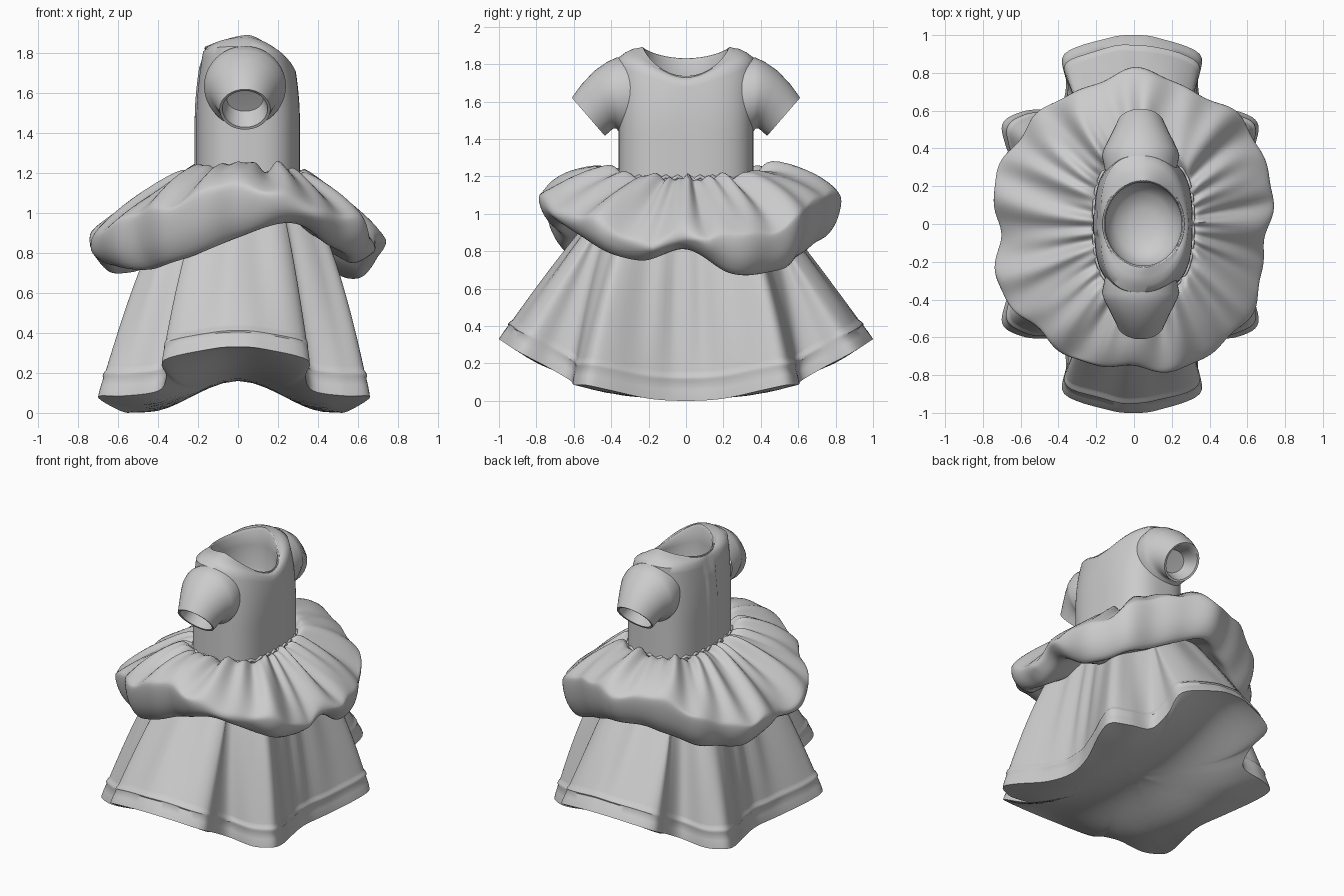
import bpy, bmesh, math
from math import sin, cos, pi
from mathutils import Vector as V

if "Cube" in bpy.data.objects:
    bpy.data.objects.remove(bpy.data.objects["Cube"])


def spline(pts, n, closed=False):
    """Catmull-Rom through pts, n samples per span."""
    pts = [V(p) for p in pts]
    m = len(pts)
    get = (lambda i: pts[i % m]) if closed else (lambda i: pts[max(0, min(m - 1, i))])
    out = []
    for i in range(m if closed else m - 1):
        a, b, c, d = get(i - 1), get(i), get(i + 1), get(i + 2)
        for k in range(n):
            t = k / n
            out.append(0.5 * (2 * b + (c - a) * t + (2 * a - 5 * b + 4 * c - d) * t * t
                              + (3 * b - a - 3 * c + d) * t ** 3))
    if not closed:
        out.append(pts[-1])
    return out


def loft(name, rings, start=None, end=None, angle=50):
    """Skin closed rings; optional centre points close the ends."""
    bm = bmesh.new()
    vr = [[bm.verts.new(p) for p in r] for r in rings]
    n = len(vr[0])
    for a, b in zip(vr, vr[1:]):
        for i in range(n):
            bm.faces.new((a[i], a[(i + 1) % n], b[(i + 1) % n], b[i]))
    for c, r in ((start, vr[0]), (end, vr[-1])):
        if c is not None:
            cv = bm.verts.new(c)
            for i in range(n):
                bm.faces.new((cv, r[i], r[(i + 1) % n]))
    bmesh.ops.recalc_face_normals(bm, faces=bm.faces)
    me = bpy.data.meshes.new(name)
    bm.to_mesh(me)
    bm.free()
    ob = bpy.data.objects.new(name, me)
    bpy.context.collection.objects.link(ob)
    bpy.ops.object.select_all(action='DESELECT')
    ob.select_set(True)
    bpy.context.view_layer.objects.active = ob
    bpy.ops.object.shade_smooth_by_angle(angle=math.radians(angle))
    return ob


def cord(name, pts, r):
    """Thin closed piping along pts."""
    cu = bpy.data.curves.new(name, 'CURVE')
    cu.dimensions = '3D'
    cu.bevel_depth = r
    cu.bevel_resolution = 2
    sp = cu.splines.new('POLY')
    sp.points.add(len(pts) - 1)
    for q, p in zip(sp.points, pts):
        q.co = (*p, 1)
    sp.use_cyclic_u = True
    bpy.context.collection.objects.link(bpy.data.objects.new(name, cu))


def superell(a, hx, hy, n):
    """Polar radius of a rounded-box outline."""
    return (abs(cos(a) / hx) ** n + abs(sin(a) / hy) ** n) ** (-1 / n)


def lerp(a, b, t):
    return a + (b - a) * t


# Skirt: lobed hem (one quadrant mirrored), lofted up to the waist
quad = [(.53, 0, 0), (.57, .2, .012), (.655, .42, .06), (.665, .54, .085), (.55, .60, .085),
        (.385, .62, .11), (.345, .74, .18), (.355, .90, .265), (.13, .985, .32), (0, 1, .33)]
half = quad + [(-x, y, z) for x, y, z in quad[-2::-1]]
full = half + [(x, -y, z) for x, y, z in half[-2:0:-1]]
hem = spline(full, 6, True)
for p in hem:
    p.x *= 1.04 if p.x < 0 else .98
    p.z = max(p.z, 0)
levels = [(i / 16 * .86, 0) for i in range(17)] + [(.875, 0), (.885, .008), (.9, .010), (.91, .002),
                                                  (.95, .003), (.985, .002), (1, 0)]
rings = []
for t, bump in levels:
    ring = []
    for h in hem:
        a = math.atan2(h.y, h.x)
        r = superell(a, .27, .36, 2.4)
        out = V((cos(a), sin(a), 0)) * (bump + .010 * sin(19 * a + 1) * sin(pi * t))
        ey = lerp(.62, .95, max(0, min(1, (abs(h.y) - .6) / .3)))
        ring.append(V((lerp(.03 + r * cos(a), h.x, t ** .62), lerp(r * sin(a), h.y, t ** ey),
                       lerp(1.15, h.z, t))) + out)
    rings.append(ring)
# saddle-shaped closed underside
for s in (.985, .95, .9, .82, .73, .64, .55, .45, .35, .25, .12):
    ring = []
    for h in hem:
        x, y = h.x * s, h.y * s
        q = min(1, abs(x) / .46)
        saddle = .16 + .17 * y * y - .155 * q * q * (3 - 2 * q)
        ring.append(V((x, y, max(.001, lerp(saddle, h.z, s ** 6)))))
    rings.append(ring)
loft("skirt", rings, (0.03, 0, 1.15), (0, 0, .16))

# Puffed overskirt: outer radius and lower edge height every 22.5 degrees from +x
reach = [.71, .775, .785, .78, .81, .77, .765, .775, .72, .775, .77, .77, .77, .80, .79, .73]
low = [.81, .68, .70, .79, .87, .82, .73, .70, .76, .74, .72, .78, .88, .95, .83, .75]
edge = spline([(r, z, 0) for r, z in zip(reach, low)], 14, True)
cols = []
for i, e in enumerate(edge):
    a = 2 * pi * i / len(edge)
    s2 = sin(a) ** 2
    R = e.x + .014 * sin(9 * a + .5) + .008 * sin(17 * a)
    zb = e.y
    zo = max(lerp(.83, 1.09, s2 ** 1.2), zb + .07) + .02 * sin(7 * a)
    zc = lerp(1.155, 1.245, s2)
    rw = superell(a, .26, .36, 2.6)
    rc = lerp(.36, .46, s2)
    prof = [(rw - .04, 1.15, .05), (rw + .015, 1.19, .05), (rc, zc, .03),
            (lerp(rc, R, .52), lerp(zc, zo, .48) + lerp(.015, .04, s2), .01),
            (R - .03, zo + .055, 0), (R, zo, 0),
            (R - .03, lerp(zo, zb, .6), 0), (R - .10, zb, 0), (R - .18, zb + .03, 0),
            (.36, zb + .13, 0)]
    col = spline([(c + r * cos(a), r * sin(a), z) for r, z, c in prof], 4)
    for k, p in enumerate(col):
        u = k / (len(col) - 1)
        w = sin(pi * u / .62) if u < .62 else 0
        gather = sin(31 * a + 2 * sin(3 * a)) * max(0, 1 - abs(u - .2) / .25)
        p.z += .011 * gather + w * (.018 * sin(12 * a + 1 + 5 * u) + .014 * sin(21 * a + 6 * u))
    cols.append(col)
loft("puffed_overskirt", [list(r) for r in zip(*cols)], angle=60)

# Bodice: rounded-box body closing in to the shoulders and neckline, with inner bowl
M = 112
angs = [2 * pi * i / M for i in range(M)]


def neck(a, k=1.0, dz=0.0):
    c = cos(a)
    dip = (.155 if c > 0 else .06) * abs(c) ** 1.5
    return V((.05 + .21 * k * c, .23 * k * sin(a), 1.888 - dip + dz))


rings = []
for j in range(19):
    u = j / 18
    ring = []
    for a in angs:
        c, s = cos(a), sin(a)
        ztop = 1.835 - (.125 if c > 0 else .035) * c * c
        z = lerp(1.12, ztop, u)
        k = max(0, (z - 1.45) / .38)
        r = superell(a, .26 - .045 * k ** 2, .36 + .012 * k - .01 * k ** 4,
                     lerp(2.9, 2.6, min(1, k)))
        if c < 0 and abs(r * s) < .055 and z < 1.76:   # raised back placket
            r += .007
        ring.append(V((.05 - .02 * k * k * abs(s) + r * c, r * s, z)))
    rings.append(ring)
last = rings[-1]
for f in (.3, .6, .85):
    rings.append([p.lerp(neck(a), f) + V((0, 0, .016 * sin(pi * f) * abs(sin(a))))
                  for p, a in zip(last, angs)])
rings.append([neck(a, 1.03, .004) for a in angs])
rings.append([neck(a, 1.0, .004) for a in angs])
rings.append([neck(a, .96, -.012) for a in angs])
for k, z, f in ((.98, 1.68, .6), (.98, 1.60, 1), (.9, 1.53, 1), (.7, 1.47, 1), (.35, 1.44, 1)):
    rings.append([V((*neck(a, k).xy, lerp(neck(a).z, z, f))) for a in angs])
loft("bodice", rings, (.05, 0, 1.12), (.05, 0, 1.435))

# Neckline binding and gathered waist seam
cord("neck_binding", [neck(a, 1.01, -.002) for a in angs], .006)
waist = []
for a in angs:
    r = superell(a, .262, .362, 2.9)
    waist.append(V((.05 + r * cos(a), r * sin(a), 1.19 + .01 * sin(28 * a))))
cord("waist_gather", waist, .010)

# Short sleeves: sections given by top point, bottom point (y, z) and half width
secs = [(.26, 1.83, .32, 1.42, .19), (.37, 1.836, .355, 1.435, .205), (.42, 1.813, .372, 1.455, .195),
        (.49, 1.765, .388, 1.457, .172), (.56, 1.69, .41, 1.438, .146), (.60, 1.635, .428, 1.422, .130),
        (.61, 1.62, .435, 1.418, .127), (.60, 1.612, .442, 1.43, .113), (.55, 1.615, .42, 1.46, .108),
        (.47, 1.63, .38, 1.51, .09)]
for side, label in ((1, "left"), (-1, "right")):
    rings = []
    for yt, zt, yb, zb, hx in secs:
        ring = []
        for i in range(48):
            a = 2 * pi * i / 48
            f = .5 + .5 * cos(a)
            ring.append(V((.035 + hx * sin(a), side * lerp(yb, yt, f), lerp(zb, zt, f))))
        rings.append(ring)
    loft(label + "_sleeve", rings, None, (.035, side * .42, 1.57))
